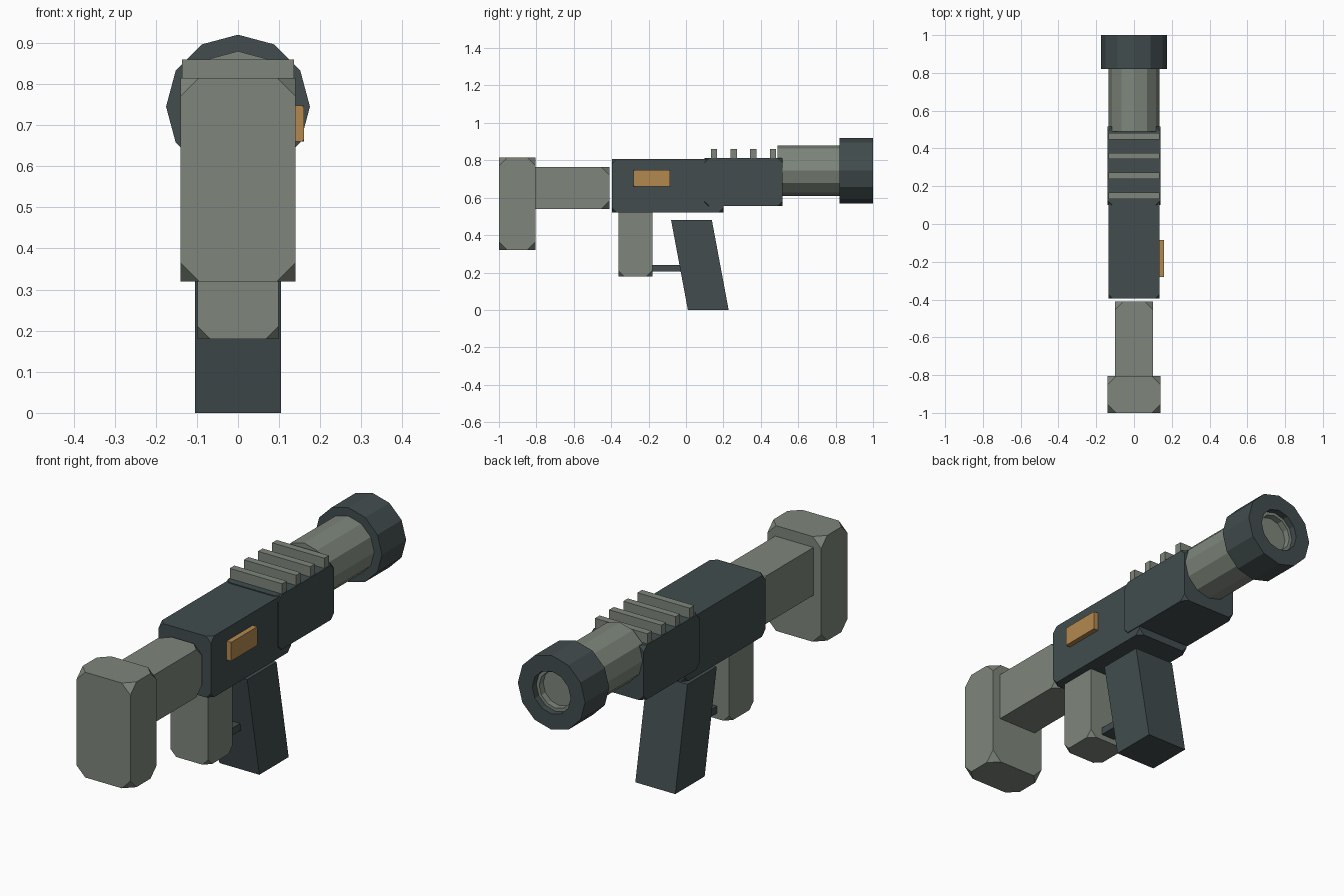
import bpy, bmesh
from math import tau
from mathutils import Vector

cube = bpy.data.objects.get("Cube")
if cube:
    bpy.data.objects.remove(cube, do_unlink=True)


def material(name, r, g, b):
    m = bpy.data.materials.new(name)
    m.use_nodes = True
    m.diffuse_color = (r, g, b, 1)
    m.node_tree.nodes["Principled BSDF"].inputs["Base Color"].default_value = (r, g, b, 1)
    return m


grey = material("grey green", 0.21, 0.24, 0.20)
dark = material("dark slate", 0.054, 0.073, 0.076)
orange = material("amber", 0.45, 0.25, 0.08)


def finish(name, bm, mat):
    bmesh.ops.recalc_face_normals(bm, faces=bm.faces)
    mesh = bpy.data.meshes.new(name)
    bm.to_mesh(mesh)
    bm.free()
    mesh.materials.append(mat)
    obj = bpy.data.objects.new(name, mesh)
    bpy.context.collection.objects.link(obj)
    return obj


def box(name, mat, half_width, y, z, cut=0.0, x_centre=0.0, shear=0.0):
    """Box spanning the y and z ranges, with cut-off corners and a y lean."""
    bm = bmesh.new()
    bmesh.ops.create_cube(bm, size=1)
    for v in bm.verts:
        side, along, up = v.co
        v.co = Vector((x_centre + 2 * half_width * side,
                       y[0] + (along + 0.5) * (y[1] - y[0]) + shear * (up + 0.5),
                       z[0] + (up + 0.5) * (z[1] - z[0])))
    if cut:
        bmesh.ops.bevel(bm, geom=bm.verts[:], offset=cut, offset_type='ABSOLUTE',
                        segments=1, profile=0.5, affect='VERTICES')
    return finish(name, bm, mat)


def lathe(name, mat, profile, height, sides=12):
    """Turn (radius, y) points around the bore axis."""
    bm = bmesh.new()
    verts = [bm.verts.new((0, y, height + r)) for r, y in profile]
    edges = [bm.edges.new(pair) for pair in zip(verts, verts[1:])]
    bmesh.ops.spin(bm, geom=verts + edges, cent=(0, 0, height), axis=(0, 1, 0),
                   angle=tau, steps=sides)
    bmesh.ops.remove_doubles(bm, verts=bm.verts, dist=0.0005)
    return finish(name, bm, mat)


# Shoulder stock
box("stock_butt", grey, 0.14, (-1.0, -0.805), (0.32, 0.815), cut=0.045)
box("stock_arm", grey, 0.10, (-0.88, -0.41), (0.54, 0.765), cut=0.043)

# Body
box("receiver", dark, 0.136, (-0.395, 0.20), (0.52, 0.808), cut=0.025)
box("front_body", dark, 0.14, (0.10, 0.515), (0.555, 0.812), cut=0.025)
box("side_plate", orange, 0.015, (-0.28, -0.085), (0.66, 0.748), cut=0.005, x_centre=0.145)

# Top rail ribs
for i in range(4):
    start = 0.133 + 0.105 * i
    box(f"rail_rib_{i + 1}", grey, 0.136, (start, start + 0.034), (0.79, 0.86))

# Barrel and muzzle
bore = 0.745
lathe("barrel", grey, [(0, 0.49), (0.135, 0.49), (0.135, 0.97), (0.085, 0.97),
                       (0.085, 0.94), (0, 0.94)], bore)
lathe("muzzle", dark, [(0.13, 0.82), (0.175, 0.82), (0.175, 1.0), (0.10, 1.0),
                       (0.10, 0.96)], bore)

# Magazine, trigger bar and leaning grip
box("magazine", grey, 0.098, (-0.362, -0.18), (0.18, 0.56), cut=0.03)
box("trigger_bar", dark, 0.035, (-0.20, 0.0), (0.206, 0.24))
box("grip", dark, 0.104, (0.01, 0.228), (0.0, 0.482), shear=-0.09)
